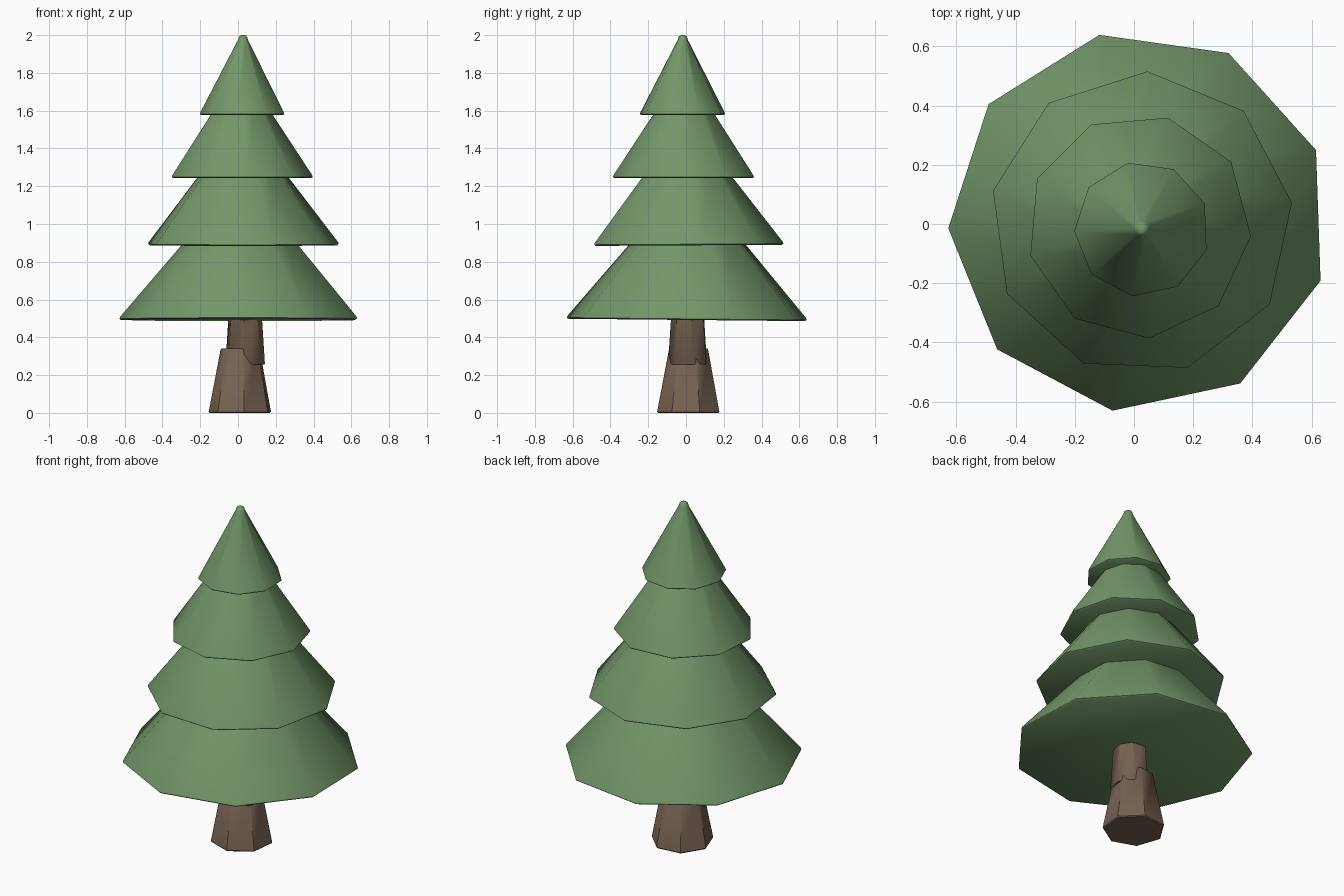
import bpy
import bmesh
from math import cos, sin, tau, radians

cube = bpy.data.objects.get("Cube")
if cube:
    bpy.data.objects.remove(cube, do_unlink=True)


def make_material(name, rgb):
    mat = bpy.data.materials.new(name)
    mat.use_nodes = True
    colour = (*rgb, 1.0)
    mat.diffuse_color = colour
    mat.node_tree.nodes["Principled BSDF"].inputs["Base Color"].default_value = colour
    return mat


def tapered_solid(name, sides, phase, centre, rings, mat, tilt=0.0, smooth=45):
    """Closed solid lofted through (radius, z) rings of a regular polygon."""
    bm = bmesh.new()
    base_z = rings[0][1]
    loops = []
    for radius, z in rings:
        angles = [radians(phase) + tau * i / sides for i in range(sides)]
        loops.append([bm.verts.new((radius * cos(a), radius * sin(a), z - base_z))
                      for a in angles])
    for low, high in zip(loops, loops[1:]):
        for i in range(sides):
            j = (i + 1) % sides
            bm.faces.new((low[i], low[j], high[j], high[i]))
    bm.faces.new(loops[0][::-1])
    bm.faces.new(loops[-1])
    mesh = bpy.data.meshes.new(name)
    bm.to_mesh(mesh)
    bm.free()
    mesh.materials.append(mat)
    obj = bpy.data.objects.new(name, mesh)
    obj.location = (*centre, base_z)
    obj.rotation_euler.x = tilt
    bpy.context.collection.objects.link(obj)
    bpy.ops.object.select_all(action="DESELECT")
    obj.select_set(True)
    bpy.context.view_layer.objects.active = obj
    bpy.ops.object.shade_smooth_by_angle(angle=radians(smooth))
    return obj


green = make_material("needle green", (0.17, 0.31, 0.14))
brown = make_material("bark brown", (0.18, 0.12, 0.08))

# Trunk: a wide root section with a narrower, offset section rising out of it
tapered_solid("lower_trunk", 7, -135, (0.014, 0.016),
              [(0.165, 0.0), (0.170, 0.006), (0.107, 0.335), (0.102, 0.34)], brown)
tapered_solid("upper_trunk", 7, 10, (0.037, 0.012),
              [(0.103, 0.255), (0.107, 0.26), (0.085, 0.60)], brown)

# Foliage tiers: name, phase, centre, rim radius, rim z, top radius, top z, tilt
tiers = [
    ("bottom_foliage", 22, (0.017, 0.008), 0.645, 0.492, 0.22, 1.00, -0.01),
    ("lower_foliage", 7.7, (0.025, 0.003), 0.513, 0.887, 0.165, 1.35, 0.006),
    ("upper_foliage", -5, (0.017, -0.008), 0.380, 1.243, 0.10, 1.68, 0.0),
    ("top_foliage", 22, (0.027, -0.017), 0.229, 1.576, 0.027, 1.975, 0.0),
]
for name, phase, centre, radius, z, top_r, top_z, tilt in tiers:
    rings = [(radius - 0.008, z), (radius, z + 0.006), (radius - 0.003, z + 0.016),
             (top_r, top_z)]
    if name == "top_foliage":
        # Small rounded tip
        rings += [(0.022, 1.992), (0.011, 2.0)]
    tapered_solid(name, 9, phase, centre, rings, green, tilt)
